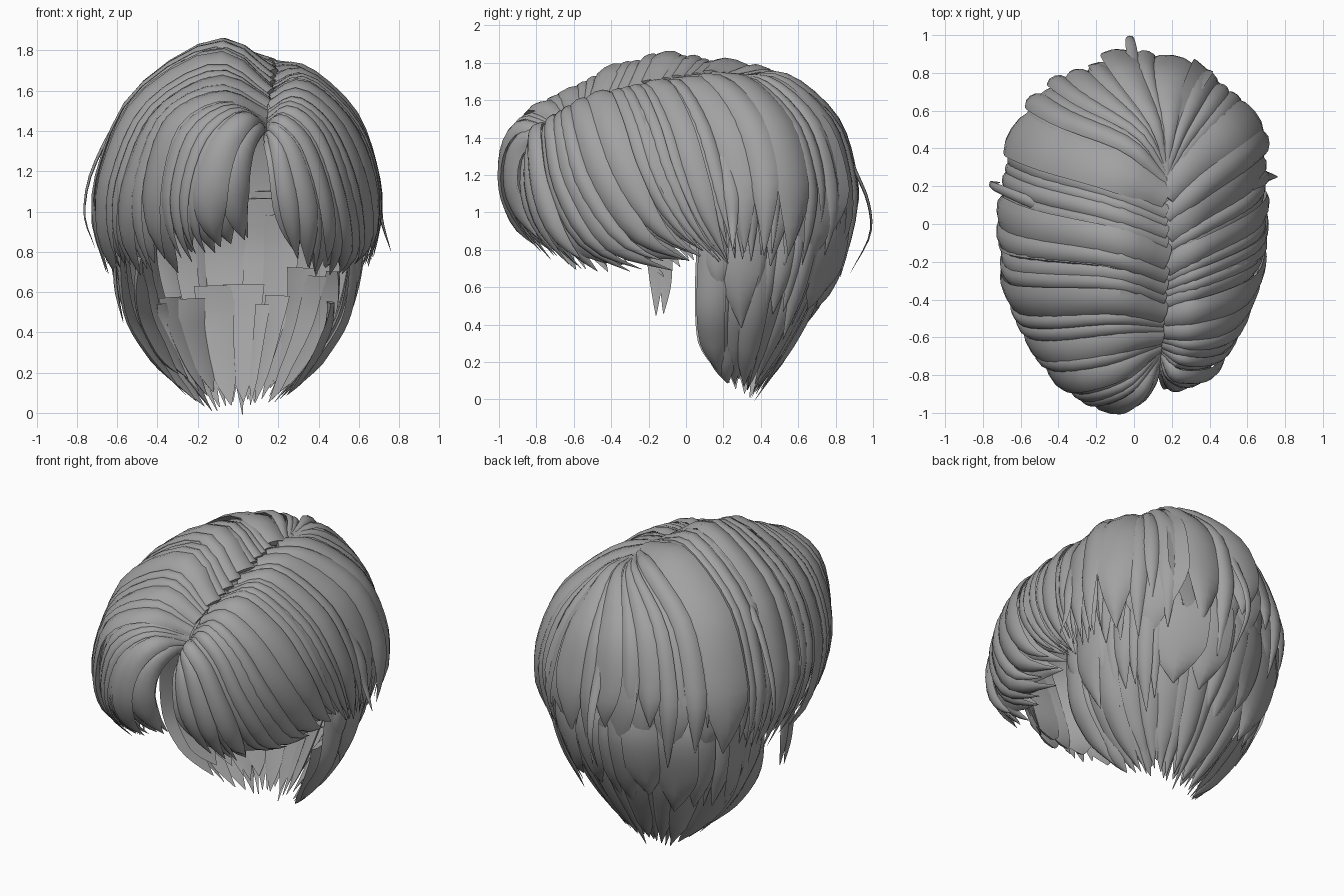
import bpy, bmesh, math, random
from mathutils import Vector

if "Cube" in bpy.data.objects:
    bpy.data.objects.remove(bpy.data.objects["Cube"])

random.seed(7)
CENTRE = Vector((0, 0, 0.95))

hair = bpy.data.materials.new("grey hair")
hair.diffuse_color = (0.36, 0.36, 0.36, 1)
hair.use_nodes = True
hair.node_tree.nodes["Principled BSDF"].inputs["Base Color"].default_value = hair.diffuse_color

# Guide strands, root to tip, fanning from the front round the left, back and right
left = [
    [(.14, -.70, 1.40), (.12, -.83, 1.40), (.07, -.92, 1.31), (.04, -.94, 1.15), (.05, -.88, 1.0), (.09, -.78, .85)],
    [(.14, -.69, 1.43), (.02, -.87, 1.48), (-.12, -.95, 1.35), (-.20, -.95, 1.12), (-.20, -.88, .92), (-.13, -.74, .76)],
    [(.14, -.66, 1.48), (-.08, -.77, 1.57), (-.32, -.82, 1.45), (-.42, -.80, 1.15), (-.41, -.74, .9), (-.32, -.61, .67)],
    [(.15, -.57, 1.55), (-.10, -.56, 1.67), (-.41, -.59, 1.50), (-.56, -.57, 1.18), (-.59, -.47, .9), (-.52, -.32, .65)],
    [(.16, -.38, 1.62), (-.10, -.30, 1.79), (-.49, -.28, 1.56), (-.66, -.25, 1.2), (-.68, -.13, .9), (-.61, .02, .67)],
    [(.17, -.13, 1.70), (-.10, -.04, 1.83), (-.49, .04, 1.58), (-.66, .10, 1.2), (-.69, .15, .95), (-.65, .22, .69)],
    [(.17, .10, 1.73), (-.10, .22, 1.78), (-.45, .33, 1.55), (-.61, .40, 1.2), (-.64, .42, .95), (-.60, .43, .69)],
]
back = [
    [(.17, .25, 1.73), (.0, .45, 1.74), (-.30, .60, 1.53), (-.44, .69, 1.2), (-.46, .71, .95), (-.42, .67, .65)],
    [(.17, .30, 1.73), (.12, .52, 1.71), (.0, .78, 1.48), (-.03, .87, 1.2), (-.03, .88, .97), (-.02, .82, .65)],
    [(.17, .25, 1.73), (.25, .45, 1.70), (.36, .66, 1.48), (.42, .75, 1.2), (.43, .76, .95), (.38, .70, .65)],
]
right = [
    [(.17, .10, 1.72), (.32, .25, 1.68), (.53, .42, 1.48), (.63, .50, 1.2), (.65, .50, .95), (.61, .47, .67)],
    [(.17, -.10, 1.68), (.33, .0, 1.69), (.56, .13, 1.47), (.66, .21, 1.2), (.69, .26, .95), (.66, .29, .69)],
    [(.17, -.35, 1.60), (.33, -.29, 1.65), (.55, -.20, 1.45), (.66, -.12, 1.2), (.68, .02, .93), (.62, .19, .73)],
    [(.16, -.55, 1.53), (.30, -.54, 1.58), (.48, -.50, 1.43), (.60, -.40, 1.16), (.64, -.19, .87), (.57, .08, .73)],
    [(.15, -.65, 1.46), (.26, -.69, 1.51), (.40, -.69, 1.39), (.50, -.63, 1.13), (.55, -.43, .82), (.50, -.08, .67)],
    [(.14, -.69, 1.42), (.20, -.80, 1.44), (.31, -.82, 1.33), (.39, -.79, 1.1), (.42, -.70, .87), (.40, -.52, .67)],
    [(.14, -.70, 1.38), (.15, -.80, 1.37), (.18, -.87, 1.28), (.21, -.88, 1.1), (.24, -.82, .92), (.28, -.70, .75)],
]
# Nape tiers: right half from side to back centre, mirrored below
mid_half = [
    [(.60, .14, 1.1), (.61, .14, .86), (.59, .13, .65), (.51, .20, .36)],
    [(.56, .42, 1.1), (.58, .43, .86), (.55, .41, .62), (.45, .38, .32)],
    [(.36, .68, 1.1), (.39, .70, .86), (.36, .64, .60), (.28, .54, .30)],
    [(.0, .82, 1.1), (.0, .84, .86), (.0, .76, .60), (.0, .60, .32)],
]
low_half = [
    [(.56, .10, 1.1), (.57, .09, .8), (.54, .08, .5), (.43, .10, .30), (.27, .18, .09)],
    [(.53, .38, 1.1), (.55, .38, .8), (.49, .35, .5), (.36, .32, .27), (.17, .30, .04)],
    [(.33, .64, 1.1), (.36, .65, .8), (.30, .57, .5), (.21, .46, .25), (.10, .35, .0)],
    [(.0, .77, 1.1), (.0, .77, .8), (.0, .66, .5), (.0, .52, .25), (.02, .36, .0)],
]


def spline(pts, t):
    """Catmull-Rom through pts, t in 0..1."""
    n = len(pts) - 1
    f = min(max(t, 0), 1) * n
    i = min(int(f), n - 1)
    f -= i
    b, c = pts[i], pts[i + 1]
    a = pts[i - 1] if i else b * 2 - c
    d = pts[i + 2] if i + 2 <= n else c * 2 - b
    return (b * 2 + (c - a) * f + (a * 2 - b * 5 + c * 4 - d) * f * f
            + (b * 3 - a - c * 3 + d) * f ** 3) / 2


def vectors(guides):
    return [[Vector(p) for p in g] for g in guides]


def mirrored(half):
    """Right side, round the back, to left side."""
    return vectors(half) + vectors([[(-x, y, z) for x, y, z in g] for g in half[-2::-1]])


def strand_at(guides, u):
    return [spline([g[k] for g in guides], u) for k in range(len(guides[0]))]


# Ribbon-like lock section: shallow arch outside, nearly flat inside
SECTION = [(-1, 0), (-.6, .75), (0, 1), (.6, .75), (1, 0), (0, -.25)]


def sweep(bm, pts, sides, widths, thick, roll):
    rings = []
    n = len(pts)
    for i, p in enumerate(pts):
        tan = (pts[min(i + 1, n - 1)] - pts[max(i - 1, 0)]).normalized()
        side = (sides[i] - tan * sides[i].dot(tan)).normalized()
        out = tan.cross(side)
        if out.dot(p - CENTRE) < 0:
            out, side = -out, -side
        turn = roll * min(1, i / n * 4)
        c, s = math.cos(turn), math.sin(turn)
        a, b = side * c + out * s, out * c - side * s
        h = min(thick, widths[i] * .5)
        rings.append([bm.verts.new(p + a * x * widths[i] + b * y * h) for x, y in SECTION])
    m = len(SECTION)
    for r, q in zip(rings, rings[1:]):
        for k in range(m):
            bm.faces.new((r[k], r[(k + 1) % m], q[(k + 1) % m], q[k]))
    bm.faces.new(rings[0])
    bm.faces.new(rings[-1])


def finish(name, bm):
    bmesh.ops.recalc_face_normals(bm, faces=bm.faces)
    me = bpy.data.meshes.new(name)
    bm.to_mesh(me)
    bm.free()
    me.materials.append(hair)
    ob = bpy.data.objects.new(name, me)
    bpy.context.collection.objects.link(ob)
    bpy.ops.object.select_all(action='DESELECT')
    ob.select_set(True)
    bpy.context.view_layer.objects.active = ob
    bpy.ops.object.shade_smooth_by_angle(angle=math.radians(35))


def locks(name, guides, u0, u1, count, thick, overlap=1.3, inset=0.0, root_inset=0.0, shorten=.1, lift=.016,
          start=(0, 0), point=.66, steps=16):
    """Fill the guide surface between u0 and u1 with overlapping pointed locks of uneven width."""
    bm = bmesh.new()
    sizes = [random.choice((.5, .8, 1.1, 1.5)) * random.uniform(.85, 1.15) for _ in range(count)]
    unit = (u1 - u0) / sum(sizes)
    edge = u0
    for size in sizes:
        du = size * unit
        u = edge + du / 2
        edge += du
        wide = overlap * random.uniform(.95, 1.2)
        mid, lo, hi = (strand_at(guides, min(max(v, 0), 1)) for v in (u, u - du / 2, u + du / 2))
        begin, end = random.uniform(*start), 1 - random.uniform(0, shorten)
        raise_by = random.uniform(-lift, lift)
        pts, sides, widths = [], [], []
        for k in range(steps + 1):
            s = k / steps
            t = begin + (end - begin) * s
            p, a, b = spline(mid, t), spline(lo, t), spline(hi, t)
            p = p + (p - CENTRE).normalized() * (raise_by * min(1, s * 4) - inset - root_inset * (1 - s) ** 1.5)
            taper = 1 if s < point else 1 - ((s - point) / (1 - point)) ** 1.6
            pts.append(p)
            sides.append(b - a)
            widths.append(max((b - a).length * .5 * wide, .014) * taper + .002)
        sweep(bm, pts, sides, widths, thick, random.choice((-1, 1, 1)) * random.uniform(.12, .3))
    finish(name, bm)


fan = vectors(left + back + right)
a, b = 6.5 / 16, 9.5 / 16

# Top layer, parted and swept to both sides
locks("left_sweep", fan, 0, a, 21, .03)
locks("back_fall", fan, a, b, 13, .028, shorten=.22)
locks("right_sweep", fan, b, 1, 21, .03)
# Inner layer closing the gaps
locks("inner_layer", fan, 0, 1, 38, .022, overlap=1.5, inset=.035, shorten=.08, lift=.008)
# Nape tiers, the lower ones rooted deeper inside
locks("middle_nape_tier", mirrored(mid_half), 0, 1, 20, .028, overlap=1.4, shorten=.25)
locks("lower_nape_tier", mirrored(low_half), 0, 1, 20, .028, overlap=1.5, shorten=.08, start=(0, .2), point=.74)
locks("inner_nape_tier", mirrored(low_half), .02, .98, 13, .03, overlap=1.15, inset=.02, root_inset=.08,
      shorten=.12, start=(.25, .55), point=.74)

# Loose strands: back flyaway, side flicks and pointed locks under the left sweep
loose = {
    "back_flyaway": ([(0, .80, 1.45), (-.01, .90, 1.22), (-.02, .97, 1.05), (-.02, .98, .88), (0, .88, .68)], (1, 0, 0), .03),
    "left_flick": ([(-.05, -.05, 1.80), (-.5, .10, 1.55), (-.70, .18, 1.25), (-.76, .21, 1.0), (-.71, .22, .82)], (0, 1, 0), .03),
    "right_flick": ([(.62, .2, 1.3), (.69, .24, 1.1), (.71, .25, .95), (.76, .25, .80)], (0, 1, 0), .04),
    "left_hanging_lock_front": ([(-.62, -.2, 1.0), (-.61, -.17, .8), (-.6, -.16, .62), (-.57, -.16, .45)], (0, 1, 0), .05),
    "left_hanging_lock_rear": ([(-.62, -.13, 1.0), (-.61, -.12, .8), (-.6, -.11, .62), (-.57, -.12, .46)], (0, 1, 0), .05),
}
for name, (path, side, width) in loose.items():
    bm = bmesh.new()
    path = [Vector(p) for p in path]
    pts = [spline(path, k / 14) for k in range(15)]
    sweep(bm, pts, [Vector(side)] * 15, [width * (1 - (k / 14) ** 2.2) + .002 for k in range(15)], .015, 0)
    finish(name, bm)
